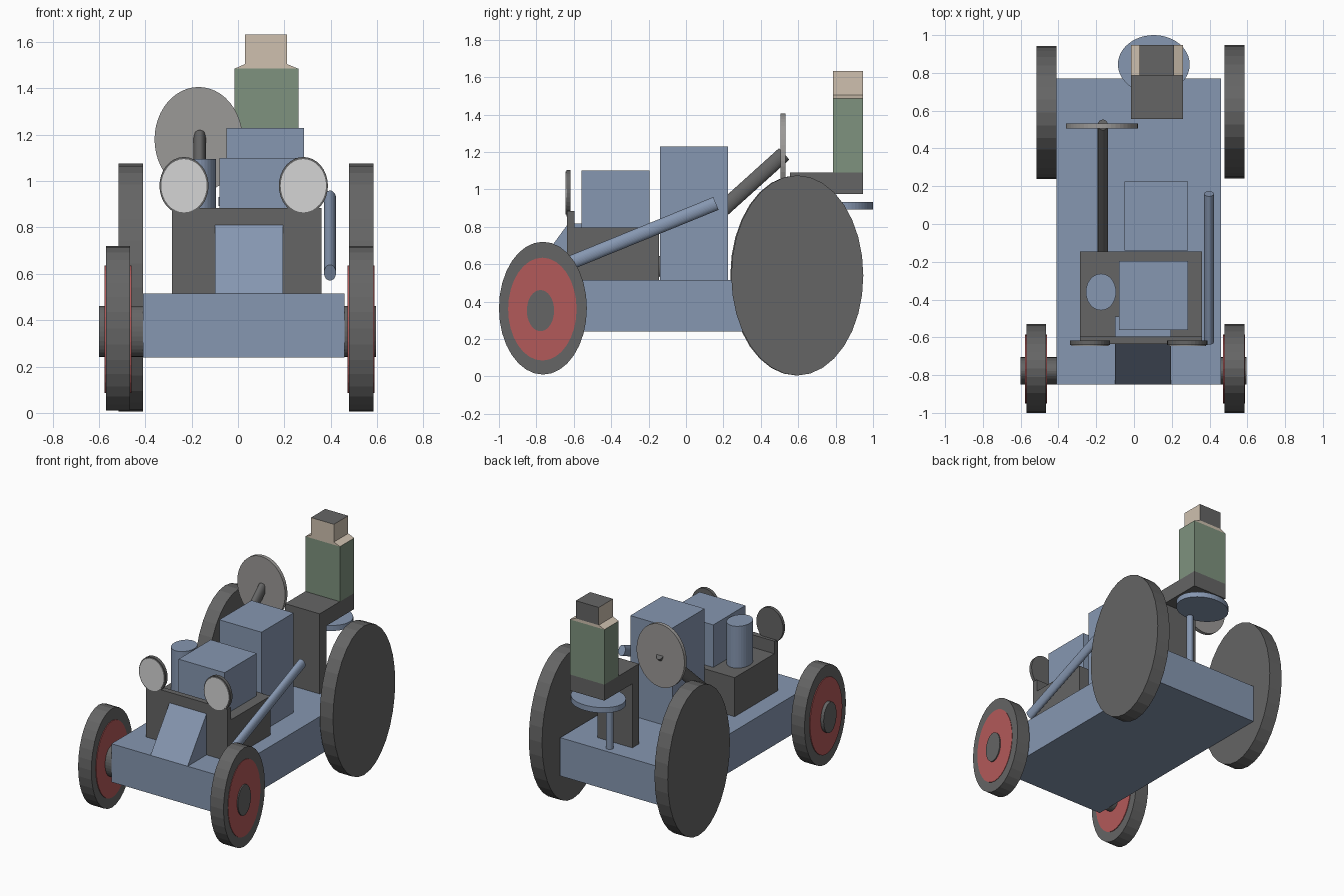
import bpy, bmesh
from math import atan2, pi
from mathutils import Vector

cube = bpy.data.objects.get("Cube")
if cube:
    bpy.data.objects.remove(cube)


def material(name, r, g, b):
    m = bpy.data.materials.new(name)
    m.use_nodes = True
    m.diffuse_color = (r, g, b, 1)
    m.node_tree.nodes["Principled BSDF"].inputs["Base Color"].default_value = (r, g, b, 1)
    return m


BLUE = material("steel_blue", .24, .31, .44)
DARK = material("charcoal", .13, .13, .13)
RED = material("wheel_red", .45, .1, .1)
GREY = material("warm_grey", .33, .32, .31)
LAMP = material("lamp_glass", .66, .66, .66)
GREEN = material("shirt_green", .21, .29, .21)
SKIN = material("skin", .62, .53, .43)


def finish(name, bm, mat):
    bmesh.ops.recalc_face_normals(bm, faces=bm.faces)
    me = bpy.data.meshes.new(name)
    bm.to_mesh(me)
    bm.free()
    me.materials.append(mat)
    ob = bpy.data.objects.new(name, me)
    bpy.context.collection.objects.link(ob)
    return ob


def box(name, x, y, z, mat):
    """Box from (low, high) ranges."""
    bm = bmesh.new()
    bmesh.ops.create_cube(bm, size=1)
    for v in bm.verts:
        v.co = [r[0] + (c + .5) * (r[1] - r[0]) for r, c in zip((x, y, z), v.co)]
    return finish(name, bm, mat)


def prism(name, points, axis, span, mat):
    """Extrude a profile along x (points are y, z) or y (points are x, z)."""
    bm = bmesh.new()
    place = (lambda p: (span[0], p[0], p[1])) if axis == "x" else (lambda p: (p[0], span[0], p[1]))
    face = bm.faces.new([bm.verts.new(place(p)) for p in points])
    new = bmesh.ops.extrude_face_region(bm, geom=[face])["geom"]
    d = span[1] - span[0]
    bmesh.ops.translate(bm, vec=(d, 0, 0) if axis == "x" else (0, d, 0),
                        verts=[v for v in new if isinstance(v, bmesh.types.BMVert)])
    return finish(name, bm, mat)


def rod(name, start, end, ra, rb, mat, sides=32):
    """Elliptical cylinder; ra is the x radius (z radius when it runs along x)."""
    a, b = Vector(start), Vector(end)
    d = b - a
    bm = bmesh.new()
    bmesh.ops.create_cone(bm, cap_ends=True, segments=sides, radius1=1, radius2=1, depth=1)
    ob = finish(name, bm, mat)
    ob.location = (a + b) / 2
    ob.scale = (ra, rb, d.length)
    ob.rotation_euler = (0, pi / 2, 0) if abs(d.x) > .001 else (atan2(-d.y, d.z), 0, 0)
    return ob


def axle_rod(name, x, y, z, rz, ry, mat):
    return rod(name, (x[0], y, z), (x[1], y, z), rz, ry, mat)


# Chassis and engine
box("chassis", (-.41, .46), (-.85, .77), (.24, .515), BLUE)
box("engine_block", (-.285, .36), (-.62, -.145), (.515, .795), DARK)
box("radiator_plate", (-.285, .36), (-.635, -.595), (.515, .885), DARK)
prism("sloped_nose", [(-.85, .515), (-.63, .817), (-.49, .817), (-.49, .515)], "x", (-.1, .195), BLUE)
box("engine_hood", (-.08, .285), (-.56, -.195), (.795, 1.1), BLUE)
rod("air_filter", (-.175, -.36, .795), (-.175, -.36, 1.095), .08, .097, BLUE)
box("cabin_tower", (-.05, .285), (-.14, .225), (.515, 1.23), BLUE)
rod("exhaust_pipe", (.397, -.625, .605), (.397, .16, .925), .026, .037, BLUE)

# Rear wheels
axle_rod("rear_wheel_right", (-.515, -.41), .59, .54, .535, .353, DARK)
axle_rod("rear_wheel_left", (.48, .585), .595, .54, .535, .353, DARK)

# Front wheels: tyre, red disc showing on both faces, hub
for side, tyre, disc, hub in (("right", (-.57, -.465), (-.576, -.46), (-.6, -.41)),
                              ("left", (.48, .585), (.472, .588), (.46, .596))):
    axle_rod("front_tyre_" + side, tyre, -.765, .365, .355, .235, DARK)
    axle_rod("front_disc_" + side, disc, -.768, .36, .275, .183, RED)
    axle_rod("front_hub_" + side, hub, -.778, .352, .11, .073, DARK)

# Headlights
for side, x in (("right", -.233), ("left", .282)):
    rod("headlight_shell_" + side, (x, -.64, .98), (x, -.617, .98), .106, .124, DARK)
    rod("headlight_glass_" + side, (x, -.645, .98), (x, -.638, .98), .098, .115, LAMP)

# Steering
rod("steering_column", (-.165, -.19, .545), (-.165, .525, 1.19), .027, .041, DARK)
rod("steering_wheel", (-.17, .506, 1.18), (-.17, .532, 1.18), .19, .226, GREY, 48)

# Driver seat
rod("seat_disc", (.105, .845, .893), (.105, .845, .932), .19, .155, BLUE, 48)
rod("seat_post", (.105, .715, .515), (.105, .715, .9), .024, .024, BLUE)

# Driver: legs, torso, shoulders, head
box("driver_thighs", (-.015, .26), (.555, .947), (.975, 1.09), DARK)
box("driver_shins", (-.015, .26), (.555, .63), (.515, .975), DARK)
box("driver_torso", (-.015, .26), (.785, .947), (1.09, 1.485), GREEN)
prism("driver_shoulders", [(-.015, 1.485), (.26, 1.485), (.212, 1.505), (.03, 1.505)],
      "y", (.785, .947), SKIN)
head = box("driver_head", (.03, .212), (.785, .947), (1.505, 1.632), SKIN)
head.data.materials.append(DARK)
for f in head.data.polygons:
    if f.normal.z > .9 or f.normal.y > .9:  # hair on top and back
        f.material_index = 1
